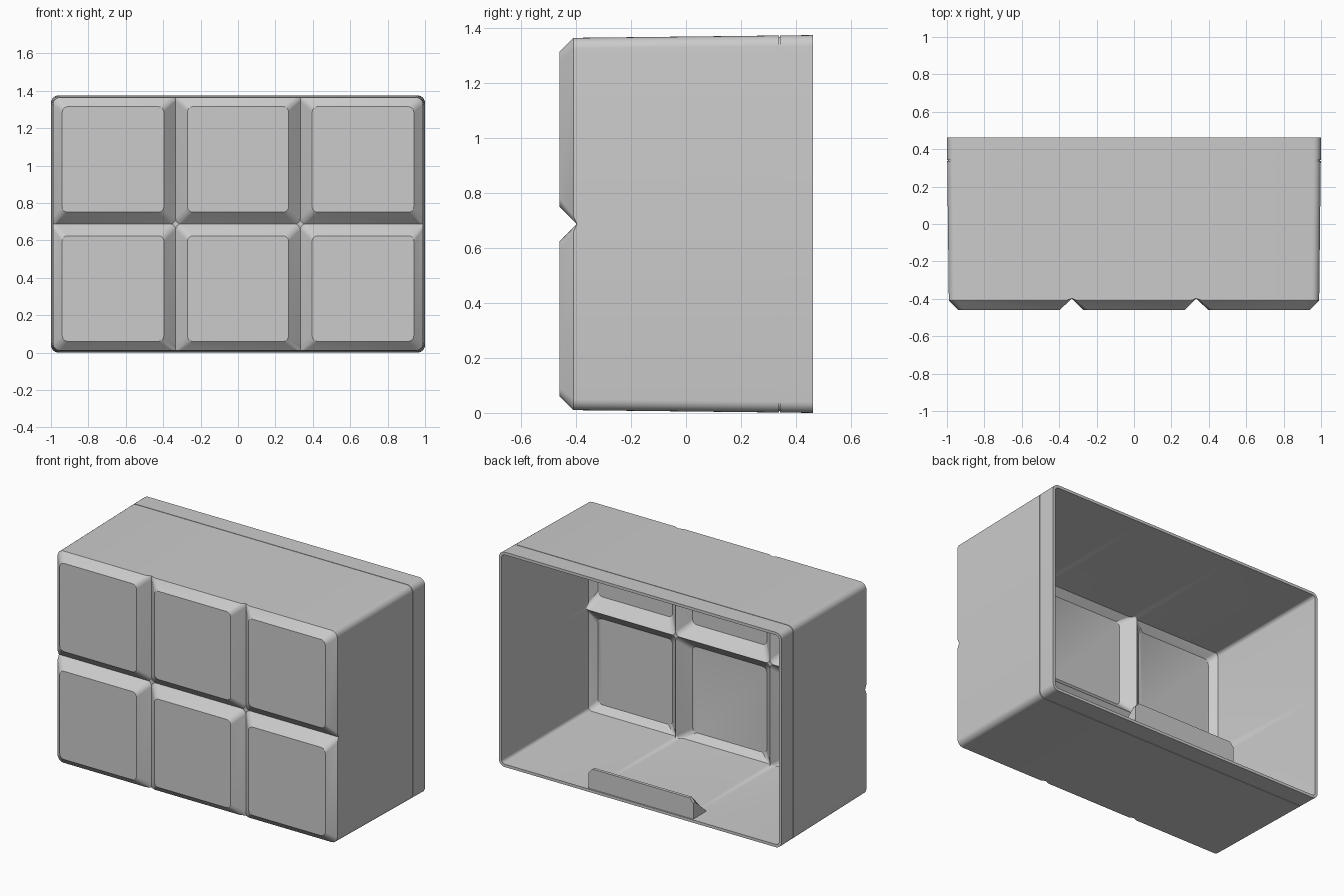
import bpy, bmesh, math

cube = bpy.data.objects.get("Cube")
if cube:
    bpy.data.objects.remove(cube)

grey = bpy.data.materials.new("plain_grey")
grey.use_nodes = True
grey.diffuse_color = (0.6, 0.6, 0.6, 1)
grey.node_tree.nodes["Principled BSDF"].inputs["Base Color"].default_value = (0.6, 0.6, 0.6, 1)

MID_Z = 0.6875                 # height of the horizontal groove
FRONT, BACK = -0.46, 0.463
HALF_X, HALF_Z = 0.99, 0.6775  # half size at the front chamfer
GROOVE, CHAMFER = 0.063, 0.05
WALL = 0.018
SEG = 6


def finish(bm, name):
    bmesh.ops.recalc_face_normals(bm, faces=bm.faces)
    mesh = bpy.data.meshes.new(name)
    bm.to_mesh(mesh)
    bm.free()
    mesh.materials.append(grey)
    obj = bpy.data.objects.new(name, mesh)
    bpy.context.collection.objects.link(obj)
    bpy.ops.object.select_all(action='DESELECT')
    obj.select_set(True)
    bpy.context.view_layer.objects.active = obj
    bpy.ops.object.shade_smooth_by_angle(angle=math.radians(30))
    return obj


def rounded_corners(x0, x1, z0, z1, radius):
    """Four (corner, arc points) pairs, in order round the rectangle."""
    result = []
    corners = [(x1, z1, 1, 1), (x0, z1, -1, 1), (x0, z0, -1, -1), (x1, z0, 1, -1)]
    for i, (x, z, sx, sz) in enumerate(corners):
        r = radius(x, z)
        angles = [math.pi / 2 * (i + k / SEG) for k in range(SEG + 1)]
        arc = [(x - sx * r + r * math.cos(a), z - sz * r + r * math.sin(a)) for a in angles]
        result.append(((x, z), arc))
    return result


def add_skin(bm, t, stations):
    """Padded front plus side walls, offset inwards by t; returns the back outline in order."""
    k = math.tan(math.pi / 8) * t
    hx, hz = HALF_X - t, HALF_Z - t
    y_flat = FRONT + t
    y_rim = FRONT + CHAMFER + k
    y_groove = FRONT + GROOVE + math.sqrt(2) * t

    def is_outer(x, z):
        return abs(x) > hx - 1e-4 and abs(z) > hz - 1e-4

    def edge_depth(point):
        x, z = point
        return y_groove if abs(abs(x) - 1 / 3) < 1e-4 or abs(z) < 1e-4 else y_rim

    def flat_edge(v, limit, side):
        inset = CHAMFER + k - t if abs(v) > limit - 1e-4 else GROOVE + k
        return v + side * inset

    xs = [-hx, -1 / 3, 1 / 3, hx]
    zs = [-hz, 0, hz]
    for x0, x1 in zip(xs, xs[1:]):
        for z0, z1 in zip(zs, zs[1:]):
            pad = rounded_corners(flat_edge(x0, hx, 1), flat_edge(x1, hx, -1),
                                  flat_edge(z0, hz, 1), flat_edge(z1, hz, -1),
                                  lambda x, z: 0.03)
            cell = rounded_corners(x0, x1, z0, z1,
                                   lambda x, z: 0.04 - t if is_outer(x, z) else 0.03)
            inner = [bm.verts.new((x, y_flat, z + MID_Z)) for _, arc in pad for x, z in arc]
            outer = []
            for corner, arc in cell:
                ya, yb = edge_depth(arc[0]), edge_depth(arc[-1])
                ring = [bm.verts.new((x, ya + (yb - ya) * i / SEG, z + MID_Z))
                        for i, (x, z) in enumerate(arc)]
                outer += ring
                # little floor where grooves meet
                if not is_outer(*corner):
                    tip = bm.verts.new((corner[0], y_groove, corner[1] + MID_Z))
                    for p, q in zip(ring, ring[1:]):
                        bm.faces.new((p, q, tip))
            bm.faces.new(inner)
            for a in range(len(inner)):
                b = (a + 1) % len(inner)
                bm.faces.new((inner[a], inner[b], outer[b], outer[a]))
    bmesh.ops.remove_doubles(bm, verts=bm.verts, dist=1e-5)

    # walls drawn backwards from the front outline
    edges = [e for e in bm.edges if e.is_boundary and all(v.co.y < 0 for v in e.verts)]
    old = 0
    for y, grow in stations:
        geom = bmesh.ops.extrude_edge_only(bm, edges=edges)["geom"]
        new_verts = {g for g in geom if isinstance(g, bmesh.types.BMVert)}
        edges = [g for g in geom if isinstance(g, bmesh.types.BMEdge)
                 and all(v in new_verts for v in g.verts)]
        fx = (hx + grow) / (hx + old)
        fz = (hz + grow) / (hz + old)
        for v in new_verts:
            v.co = (v.co.x * fx, y, MID_Z + (v.co.z - MID_Z) * fz)
        old = grow
    return sorted(new_verts, key=lambda v: math.atan2(v.co.x, v.co.z - MID_Z))


# Open-backed housing: outer skin with a hairline seam near the back, plain inner skin
bm = bmesh.new()
outside = add_skin(bm, 0, [(0.338, 0.0086), (0.338, 0.004), (0.342, 0.004),
                           (0.342, 0.0086), (BACK, 0.01)])
inside = add_skin(bm, WALL, [(BACK, 0.01)])
for i in range(len(outside)):
    bm.faces.new((outside[i - 1], outside[i], inside[i], inside[i - 1]))
finish(bm, "padded_housing")

# Wedge-shaped catch on the floor at the open back
bm = bmesh.new()
rings = []
for x, top in [(-0.37, 0.12), (-0.345, 0.148), (0.345, 0.148), (0.37, 0.12)]:
    section = [(0.455, 0.01), (0.455, top), (0.435, top), (0.31, 0.01)]
    rings.append([bm.verts.new((x, y, z)) for y, z in section])
for a, b in zip(rings, rings[1:]):
    for i in range(4):
        j = (i + 1) % 4
        bm.faces.new((a[i], a[j], b[j], b[i]))
bm.faces.new(rings[0])
bm.faces.new(rings[-1])
finish(bm, "floor_catch")
